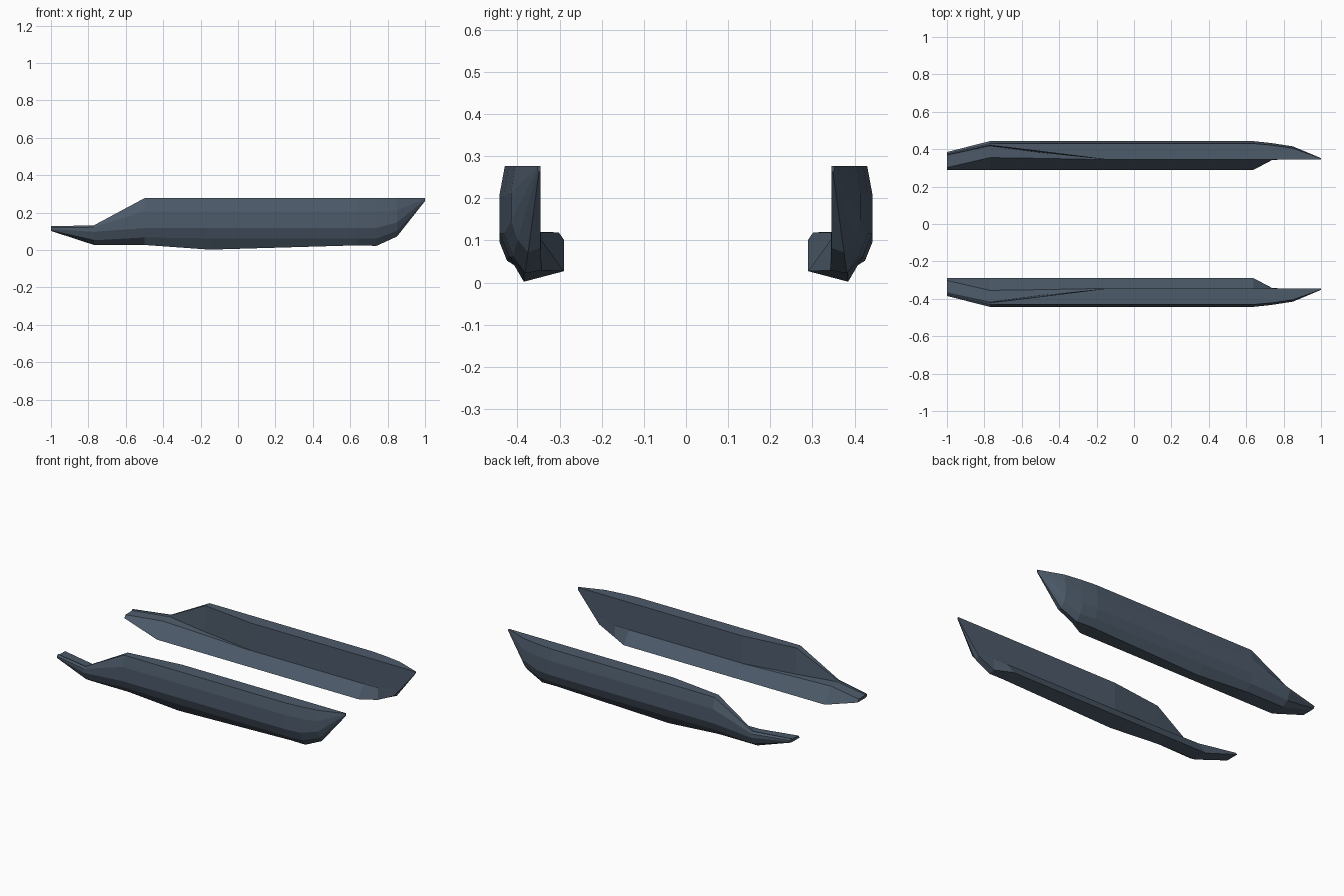
import bpy, bmesh

mat = bpy.data.materials.new("slate_blue")
mat.diffuse_color = (0.075, 0.105, 0.145, 1)

# Main cross-section (y, z): top inner, top outer, outer upper, outer lower,
# low side, keel, inner bottom, ledge top, wall foot
MAIN = [(.345, .28), (.43, .28), (.443, .21), (.443, .12), (.42, .065),
        (.385, .005), (.29, .03), (.344, .105), (.345, .106)]


def section(**changes):
    pts = list(MAIN)
    for key, value in changes.items():
        pts[int(key[1:])] = value
    return pts


# Stations along the length, tail to nose
STATIONS = [
    (-1.0, [(.37, .13), (.376, .13), (.385, .122), (.385, .115), (.38, .107),
            (.36, .105), (.29, .105), (.302, .122), (.368, .124)]),
    (-.77, [(.422, .135), (.43, .135), (.443, .125), (.443, .10), (.425, .055),
            (.385, .03), (.29, .03), (.355, .122), (.418, .126)]),
    (-.5, section(p0=(.389, .28), p4=(.42, .07), p5=(.385, .03),
                  p7=(.351, .115), p8=(.382, .117))),
    (-.15, section()),
    (.64, section(p5=(.385, .028))),
    (.74, section(p1=(.421, .28), p2=(.432, .21), p3=(.432, .12), p4=(.41, .065),
                  p5=(.382, .025), p6=(.343, .032))),
    (.85, [(.345, .28), (.405, .28), (.415, .215), (.415, .15), (.40, .105),
           (.375, .075), (.345, .085), (.345, .12), (.345, .125)]),
    (1.0, [(.345, .28), (.350, .28), (.352, .277), (.352, .272), (.351, .268),
           (.349, .265), (.345, .265), (.345, .27), (.345, .272)]),
]


def build_hull(name, side):
    # Loft the stations into one closed faceted hull
    bm = bmesh.new()
    rings = [[bm.verts.new((x, side * y, z - .003)) for y, z in pts]
             for x, pts in STATIONS]
    n = len(MAIN)
    for a, b in zip(rings, rings[1:]):
        for i in range(n):
            j = (i + 1) % n
            bm.faces.new((a[i], a[j], b[j], b[i]))
    bm.faces.new(rings[0])
    bm.faces.new(rings[-1])
    bmesh.ops.recalc_face_normals(bm, faces=bm.faces)
    mesh = bpy.data.meshes.new(name)
    bm.to_mesh(mesh)
    bm.free()
    mesh.materials.append(mat)
    bpy.context.collection.objects.link(bpy.data.objects.new(name, mesh))


build_hull("left_side_hull", 1)
build_hull("right_side_hull", -1)
